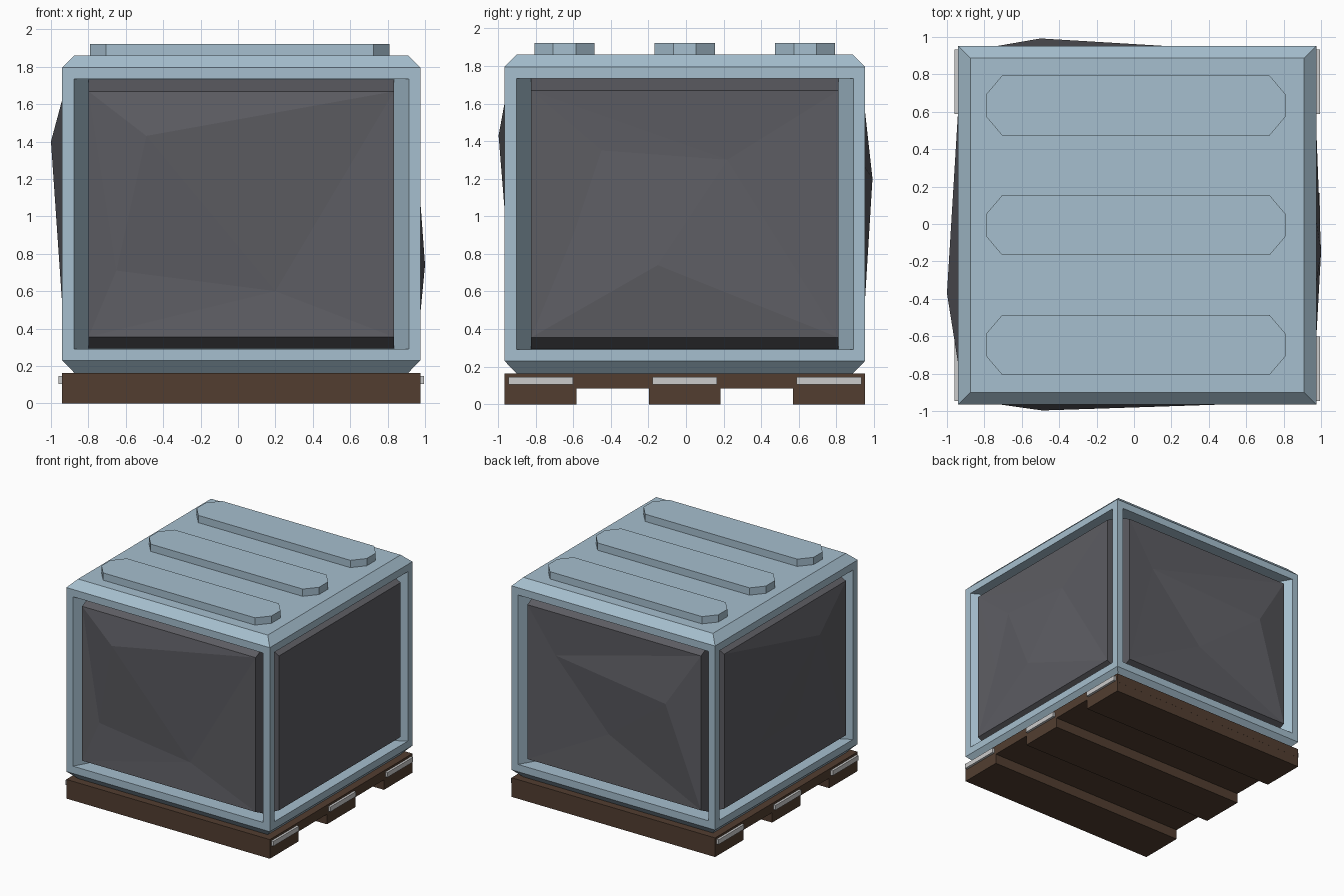
import bpy, bmesh

if "Cube" in bpy.data.objects:
    bpy.data.objects.remove(bpy.data.objects["Cube"])

X0, X1, Y0, Y1 = -0.94, 0.975, -0.965, 0.952
CX, CY = (X0 + X1) / 2, (Y0 + Y1) / 2


def material(name, rgb):
    m = bpy.data.materials.new(name)
    m.diffuse_color = (*rgb, 1)
    m.use_nodes = True
    m.node_tree.nodes["Principled BSDF"].inputs["Base Color"].default_value = m.diffuse_color
    return m


BLUE = material("pale_blue_metal", (0.38, 0.52, 0.62))
DARK = material("dark_rock", (0.11, 0.11, 0.125))
BROWN = material("brown_wood", (0.085, 0.048, 0.03))


def finish(bm, name, mat=None):
    bmesh.ops.recalc_face_normals(bm, faces=bm.faces)
    me = bpy.data.meshes.new(name)
    bm.to_mesh(me)
    bm.free()
    ob = bpy.data.objects.new(name, me)
    bpy.context.collection.objects.link(ob)
    if mat:
        me.materials.append(mat)
    return ob


def loft(bm, rings):
    """Closed solid from a stack of rings; returns the side faces."""
    vs = [[bm.verts.new(p) for p in r] for r in rings]
    n = len(vs[0])
    bm.faces.new(vs[0][::-1])
    bm.faces.new(vs[-1])
    return [[bm.faces.new((a[i], a[(i + 1) % n], b[(i + 1) % n], b[i])) for i in range(n)]
            for a, b in zip(vs, vs[1:])]


def rect(z, inset=0.0, x0=X0, x1=X1, y0=Y0, y1=Y1):
    i = inset
    return [(x0 + i, y0 + i, z), (x1 - i, y0 + i, z), (x1 - i, y1 - i, z), (x0 + i, y1 - i, z)]


def box(name, x0, x1, y0, y1, z0, z1, mat=None):
    bm = bmesh.new()
    loft(bm, [rect(z, 0, x0, x1, y0, y1) for z in (z0, z1)])
    return finish(bm, name, mat)


# Frame: chamfered crate with a splayed window recess on each side
bm = bmesh.new()
sides = loft(bm, [rect(0.163, 0.065), rect(0.23), rect(1.795), rect(1.86, 0.065)])[1]
bm.normal_update()
bmesh.ops.inset_individual(bm, faces=sides, thickness=0.062, use_even_offset=True)
bmesh.ops.inset_individual(bm, faces=sides, thickness=0.08, depth=-0.14, use_even_offset=True)
for f in sides:
    for v in f.verts:
        v.co.z = 0.292 if v.co.z < 1 else 1.733
finish(bm, "crate_frame", BLUE)

# Rough filling panels: wedge-edged slab with a faceted, bumpy face.
# Bumps are (position along the side, height, distance outside the frame);
# facets name their corners: 0-3 rim from lower start corner, 4+ bumps
panels = {
    "front_filling": (lambda u, z, o: (u, Y0 - o, z), X0, X1,
                      [(-0.49, 1.43, 0.032), (-0.65, 0.71, -0.03), (0.2, 0.6, -0.035)],
                      "342 462 612 016 065 564 053 354"),
    "back_filling": (lambda u, z, o: (u, Y1 + o, z), X0, X1,
                     [(-0.5, 1.2, 0.04), (0.58, 1.3, -0.025), (0.08, 0.76, -0.03)],
                     "345 352 043 465 521 516 610 064"),
    "left_filling": (lambda u, z, o: (X0 - o, u, z), Y0, Y1,
                     [(-0.37, 1.4, 0.06), (-0.2, 0.72, -0.04), (0.35, 0.7, -0.03)],
                     "043 342 462 456 054 015 165 126"),
    "right_filling": (lambda u, z, o: (X1 + o, u, z), Y0, Y1,
                      [(-0.15, 0.74, 0.025), (0.22, 1.3, -0.03), (-0.45, 1.35, -0.02),
                       (-0.6, 0.9, -0.015)],
                      "014 154 125 235 365 654 647 367 370 074"),
}
for name, (place, a, b, bumps, facets) in panels.items():
    a, b = a + 0.141, b - 0.141
    rim = [(a, 0.355, -0.012), (b, 0.355, -0.012), (b, 1.668, -0.012), (a, 1.668, -0.012)]
    base = [(a, 0.293, -0.138), (b, 0.293, -0.138), (b, 1.732, -0.138), (a, 1.732, -0.138)]
    bm = bmesh.new()
    front = [bm.verts.new(place(*p)) for p in rim + bumps]
    back = [bm.verts.new(place(*p)) for p in base]
    for tri in facets.split():
        bm.faces.new([front[int(c)] for c in tri])
    for i in range(4):
        j = (i + 1) % 4
        bm.faces.new((front[i], front[j], back[j], back[i]))
    bm.faces.new(back)
    finish(bm, name, DARK)

# Lid ribs: long octagons
for k in (-1, 0, 1):
    hx, hy, cx, cy = 0.8, 0.16, 0.085, 0.1
    corner = [(hx, hy - cy), (hx - cx, hy)]
    outline = (corner + [(-x, y) for x, y in corner[::-1]] + [(-x, -y) for x, y in corner]
               + [(x, -y) for x, y in corner[::-1]])
    bm = bmesh.new()
    loft(bm, [[(0.01 + x, CY + 0.64 * k + y, z) for x, y in outline] for z in (1.86, 1.922)])
    finish(bm, f"lid_rib_{k + 2}", BLUE)

# Pallet: deck, runners and the straps that end on both sides
box("pallet_deck", X0, X1, Y0, Y1, 0.085, 0.163, BROWN)
for k in (-1, 0, 1):
    y = CY + 0.767 * k
    box(f"pallet_runner_{k + 2}", X0, X1, y - 0.191, y + 0.191, 0, 0.085, BROWN)
    for side, x0, x1 in (("left", X0 - 0.02, X0 + 0.02), ("right", X1 - 0.02, X1 + 0.02)):
        box(f"{side}_strap_{k + 2}", x0, x1, y - 0.172, y + 0.172, 0.104, 0.145)
